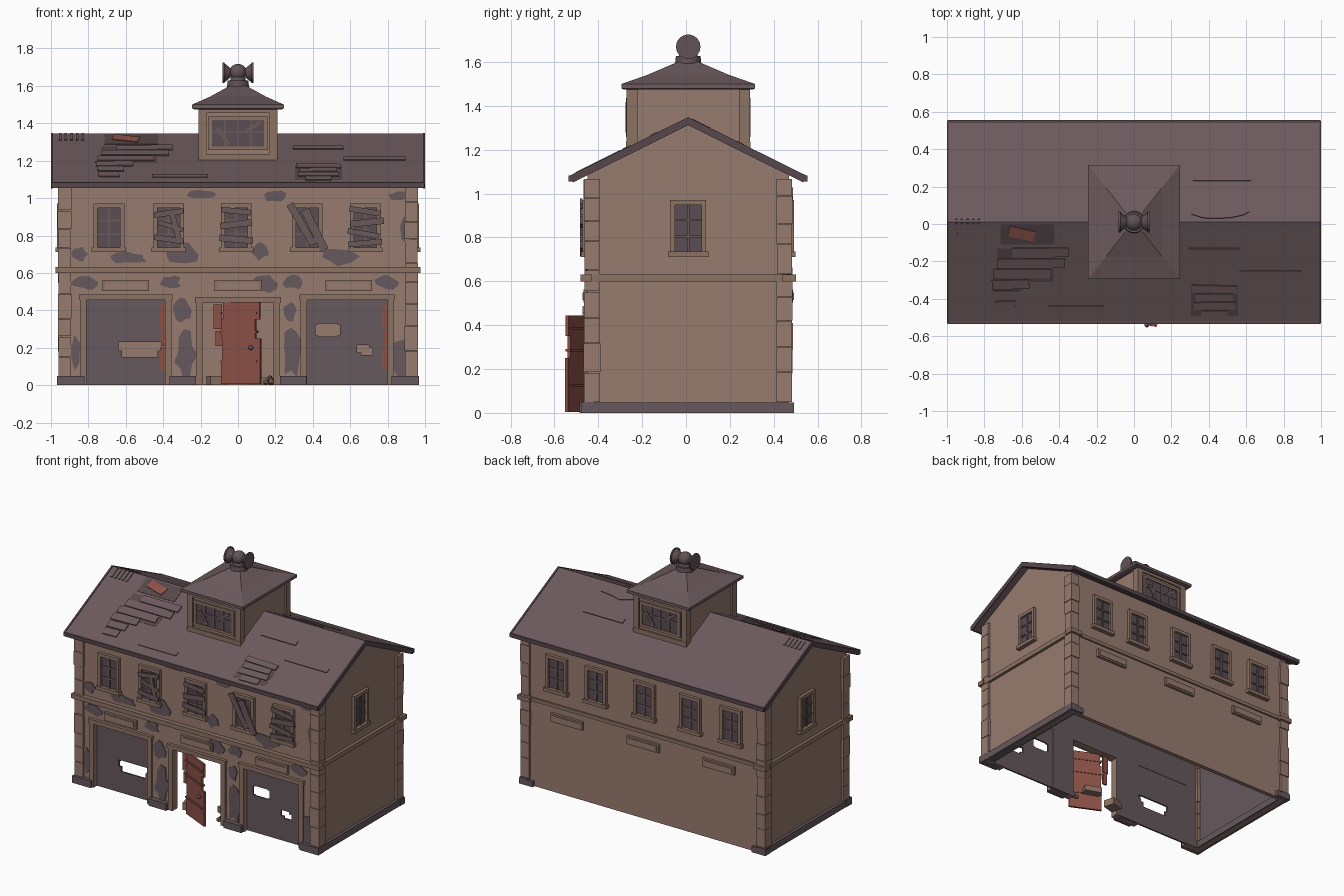
import bpy, bmesh, math, random
from mathutils import Matrix, Vector

if "Cube" in bpy.data.objects:
    bpy.data.objects.remove(bpy.data.objects["Cube"])

random.seed(4)
T, R = Matrix.Translation, lambda deg, ax: Matrix.Rotation(math.radians(deg), 4, ax)

def mat(name, r, g, b):
    m = bpy.data.materials.new(name)
    m.diffuse_color = [((c / 255 + .055) / 1.055) ** 2.4 for c in (r, g, b)] + [1]
    m.use_nodes = True
    m.node_tree.nodes["Principled BSDF"].inputs["Base Color"].default_value = m.diffuse_color
    return m

WALL = mat("brown plaster", 151, 123, 111)
TRIM = mat("brown trim", 140, 114, 100)
ROOF = mat("purple roof", 108, 90, 94)
EDGE = mat("dark roof edge", 86, 71, 75)
PANEL = mat("grey purple panel", 102, 88, 92)
RED = mat("red wood", 140, 81, 70)
PLANK = mat("weathered plank", 108, 90, 90)
GLASS = mat("dark window", 90, 77, 84)
METAL = mat("siren metal", 98, 82, 86)

# local frames: x along the wall, -y outwards, z up
FRONT, BACK = T((0, -.45, 0)), T((0, .47, 0)) @ R(180, 'Z')
RIGHT, LEFT = T((.945, 0, 0)) @ R(90, 'Z'), T((-.945, 0, 0)) @ R(270, 'Z')
SLOPE = math.degrees(math.atan(.5))
RIDGE = T((0, .01, 1.345))
I = Matrix.Identity(4)

def finish(name, bm, *mats, smooth=False):
    bmesh.ops.recalc_face_normals(bm, faces=bm.faces)
    me = bpy.data.meshes.new(name)
    bm.to_mesh(me)
    bm.free()
    for m in mats:
        me.materials.append(m)
    ob = bpy.data.objects.new(name, me)
    bpy.context.collection.objects.link(ob)
    if smooth:
        bpy.ops.object.select_all(action='DESELECT')
        ob.select_set(True)
        bpy.context.view_layer.objects.active = ob
        bpy.ops.object.shade_smooth_by_angle(angle=math.radians(35))
    return ob

def box(bm, M, x0, x1, y0, y1, z0, z1):
    c = Vector((x0 + x1, y0 + y1, z0 + z1)) / 2
    bmesh.ops.create_cube(bm, size=1, matrix=M @ T(c) @ Matrix.Diagonal((x1 - x0, y1 - y0, z1 - z0, 1)))

def board(bm, M, x, z, length, width, tilt, out, thick=.012):
    box(bm, M @ T((x, -out, z)) @ R(tilt, 'Y'), -length / 2, length / 2, -thick, 0, -width / 2, width / 2)

def prism(bm, M, pts, depth):
    a = [bm.verts.new(M @ Vector((x, 0, z))) for x, z in pts]
    b = [bm.verts.new(M @ Vector((x, -depth, z))) for x, z in pts]
    bm.faces.new(a)
    bm.faces.new(b[::-1])
    for i in range(len(a)):
        j = (i + 1) % len(a)
        bm.faces.new((a[i], b[i], b[j], a[j]))

def blob(bm, M, x, z, w, h, depth=.006):
    pts = []
    for i in range(11):
        a, k = 2 * math.pi * i / 11, random.uniform(.65, 1.1)
        pts.append((x + w / 2 * k * math.cos(a), z + h / 2 * k * math.sin(a)))
    prism(bm, M, pts, depth)

def sheet(name, M, x0, x1, z0, z1, holes, thick, *mats):
    """Wall with rectangular holes, thickened inwards."""
    xs = sorted({x0, x1, *[v for h in holes for v in h[:2]]})
    zs = sorted({z0, z1, *[v for h in holes for v in h[2:]]})
    bm, vs = bmesh.new(), {}
    for a, b in zip(xs, xs[1:]):
        for c, d in zip(zs, zs[1:]):
            mx, mz = (a + b) / 2, (c + d) / 2
            if any(h[0] < mx < h[1] and h[2] < mz < h[3] for h in holes):
                continue
            for p in ((a, c), (b, c), (b, d), (a, d)):
                if p not in vs:
                    vs[p] = bm.verts.new(M @ Vector((p[0], 0, p[1])))
            bm.faces.new([vs[p] for p in ((a, c), (b, c), (b, d), (a, d))])
    ob = finish(name, bm, *mats)
    if ob.data.polygons[0].normal.y > 0:
        ob.data.flip_normals()
    s = ob.modifiers.new("thickness", 'SOLIDIFY')
    s.thickness, s.offset, s.material_offset = thick, -1, len(mats) - 1

# walls: front with three openings, back, gables with grey inner faces
sheet("front_wall", FRONT, -.945, .945, 0, 1.09,
      [(-.81, -.39, 0, .455), (-.19, .19, 0, .44), (.37, .80, 0, .455)], .04, WALL, PANEL)
bm = bmesh.new()
box(bm, BACK, -.945, .945, 0, .03, 0, 1.09)
finish("back_wall", bm, WALL)
gable = [(-.448, 0), (.468, 0), (.468, 1.095), (.01, 1.32), (-.448, 1.095)]
for name, x, s in (("right_gable", .915, 1), ("left_gable", -.945, -1)):
    bm = bmesh.new()
    prism(bm, T((x, 0, 0)) @ R(90, 'Z'), gable, .03)
    bmesh.ops.recalc_face_normals(bm, faces=bm.faces)
    for f in bm.faces:
        f.material_index = int(f.normal.x * s < -.9)
    finish(name, bm, WALL, PANEL)

# corner stones, plinth, string course
bm = bmesh.new()
for sx in (-1, 1):
    for sy in (-1, 1):
        z = .05
        while z < 1.04:
            h, o = min(random.uniform(.09, .14), 1.07 - z), random.uniform(0, .006)
            xs = sorted((sx * (.96 + o * .7), sx * (.895 - o)))
            ys = sorted((.01 + sy * (.472 + o), .01 + sy * (.405 - o)))
            box(bm, I, *xs, *ys, z, z + h - .003)
            z += h
finish("corner_stones", bm, WALL)
bm = bmesh.new()
for s in (-1, 1):
    box(bm, I, *sorted((s * .965, s * .90)), -.472, .492, 0, .048)
    box(bm, I, *sorted((s * .968, s * .82)), -.48, -.42, 0, .05)
    box(bm, I, *sorted((s * .968, s * .86)), .44, .492, 0, .04)
    box(bm, I, *sorted((s * .225, s * .365)), -.485, -.41, 0, .05)
finish("plinth", bm, PANEL)
bm = bmesh.new()
box(bm, I, -.975, .975, -.482, -.43, .60, .632)
box(bm, I, -.965, .965, .45, .482, .605, .63)
for s in (-1, 1):
    box(bm, I, *sorted((s * .965, s * .93)), -.48, .50, .60, .632)
    box(bm, I, *sorted((s * .975, s * .88)), .44, .502, .60, .632)
finish("string_course", bm, TRIM)

# door surrounds
bm = bmesh.new()
for x0, x1, z in ((-.81, -.39, .455), (-.19, .19, .44), (.37, .80, .455)):
    for a, b in ((x0 - .035, x0), (x1, x1 + .035)):
        box(bm, FRONT, a, b, -.015, .02, 0, z)
    box(bm, FRONT, x0 - .04, x1 + .04, -.022, .02, z, z + .03)
finish("door_surrounds", bm, TRIM)

# garage panels with broken holes
PAN = T((0, -.425, 0))
sheet("left_garage_panel", PAN, -.82, -.38, 0, .46,
      [(-.64, -.41, .185, .23), (-.62, -.43, .15, .2), (-.42, -.39, .2, .23)], .012, PANEL)
sheet("right_garage_panel", PAN, .36, .81, 0, .46,
      [(.415, .545, .265, .325), (.43, .53, .26, .33), (.635, .70, .175, .215), (.66, .72, .16, .2)], .012, PANEL)
bm = bmesh.new()
for x in (-.405, .785):
    for z0, z1, w in ((.08, .2, .013), (.21, .29, .008), (.30, .43, .012)):
        box(bm, PAN, x - w, x + .015, -.007, 0, z0, z1)
for z0, z1, w in ((.21, .29, .03), (.30, .43, .04)):
    box(bm, FRONT, -.09 - w, -.085, .01, .02, z0, z1)
finish("exposed_red_wood", bm, RED)

# loose door leaf, hanging outwards
leaf = T((-.09, -.455, 0)) @ R(-25, 'Z')
bm = bmesh.new()
for z0, z1, w0, w1 in ((.005, .13, 0, .23), (.13, .25, .005, .23), (.25, .35, .0, .2), (.35, .445, .01, .225)):
    box(bm, leaf, w0, w1, 0, .015, z0, z1)
for z in (.12, .28, .38):
    box(bm, leaf, 0, .21, -.006, .019, z, z + .012)
finish("broken_door", bm, RED)
bm = bmesh.new()
bmesh.ops.create_uvsphere(bm, u_segments=10, v_segments=6, radius=.013, matrix=leaf @ T((.18, -.01, .2)))
finish("door_knob", bm, METAL, smooth=True)

# rubble in the doorway
bm = bmesh.new()
box(bm, T((-.11, -.36, 0)) @ R(15, 'Z'), -.05, .04, -.04, .04, 0, .05)
box(bm, T((.12, -.3, 0)) @ R(-20, 'Z'), -.06, .06, -.03, .03, 0, .04)
for x, z, r in ((.15, .015, .018), (.18, .015, .02), (.17, .04, .014)):
    bmesh.ops.create_icosphere(bm, subdivisions=1, radius=r, matrix=T((x, -.43, max(z, r))))
finish("rubble", bm, TRIM)

# sign plates, front and back
bm, bm2 = bmesh.new(), bmesh.new()
for M in (FRONT, BACK):
    for x in (-.6, 0, .592):
        box(bm, M, x - .125, x + .125, -.018, .005, .503, .562)
        box(bm2, M, x - .11, x + .11, -.022, 0, .515, .55)
finish("sign_frames", bm, TRIM)
finish("sign_plates", bm2, WALL)

# windows
frames, panes, bars = bmesh.new(), bmesh.new(), bmesh.new()
def window(M, u):
    box(panes, M, u - .065, u + .065, -.006, .002, .73, .955)
    for s in (-1, 1):
        box(frames, M, *sorted((u + s * .06, u + s * .082)), -.022, .002, .73, .972)
    box(frames, M, u - .06, u + .06, -.022, .002, .948, .972)
    box(frames, M, u - .092, u + .092, -.03, .002, .712, .737)
    box(bars, M, u - .006, u + .006, -.013, 0, .737, .948)
    for z in (.805, .88):
        box(bars, M, u - .06, u + .06, -.013, 0, z - .005, z + .005)
for u in (-.69, -.37, -.01, .37, .68):
    window(FRONT, u)
    window(BACK, -u)
window(RIGHT, .01)
window(LEFT, -.01)
finish("window_frames", frames, TRIM)
finish("window_panes", panes, GLASS)
finish("window_bars", bars, PLANK)

# boards nailed over the front windows
bm = bmesh.new()
for x, z, l, w, t in ((-.37, .92, .16, .03, -8), (-.36, .85, .14, .025, 18), (-.37, .78, .16, .03, 8), (-.335, .85, .18, .03, 75),
                      (-.01, .93, .16, .03, 6), (-.01, .86, .17, .035, -7), (-.01, .78, .18, .035, 5),
                      (.34, .86, .25, .04, 60), (.41, .83, .24, .045, 64),
                      (.68, .93, .17, .03, 9), (.69, .87, .18, .035, -6), (.67, .81, .17, .03, 10), (.68, .76, .18, .03, -5)):
    board(bm, FRONT, x, z, l, w, t, .022)
finish("window_boards", bm, PLANK)

# patches where the plaster has fallen off
bm = bmesh.new()
for x, z, w, h in ((-.58, .68, .2, .07), (-.31, .70, .2, .13), (.55, .69, .25, .1), (.12, .72, .12, .1), (.89, .83, .06, .16),
                   (-.82, .55, .17, .09), (.14, .54, .14, .1), (-.3, .40, .1, .14), (-.28, .16, .12, .26), (.29, .17, .12, .28),
                   (.87, .14, .12, .22), (.80, .55, .14, .09), (-.36, .55, .12, .08), (.3, .55, .13, .08), (-.87, .17, .06, .2),
                   (-.2, 1.02, .16, .06), (.2, 1.01, .14, .06), (.86, 1.01, .12, .06), (-.85, .70, .1, .08), (.28, .4, .07, .12)):
    blob(bm, FRONT, x, z, w, h)
finish("bare_wall_patches", bm, PANEL)

# main roof with dark eave boards
bm = bmesh.new()
prof = [(-.53, 1.078), (.01, 1.345), (.55, 1.078), (.535, 1.055), (.01, 1.316), (-.515, 1.055)]
prism(bm, T((-.995, 0, 0)) @ R(90, 'Z'), prof, 1.99)
finish("main_roof", bm, ROOF)
bm = bmesh.new()
for x in (-1, .988):
    prism(bm, T((x, 0, 0)) @ R(90, 'Z'), [(y, z + (.004 if i < 3 else -.004)) for i, (y, z) in enumerate(prof)], .012)
box(bm, I, -.998, .998, -.535, -.515, 1.055, 1.083)
box(bm, I, -.998, .998, .535, .555, 1.055, 1.083)
finish("roof_edges", bm, EDGE)

# roof damage: plan positions mapped on to the slopes
tiles, dark, red = bmesh.new(), bmesh.new(), bmesh.new()
def on_roof(bm, x, y, w, h, up, turn=0):
    M = RIDGE @ R(SLOPE if y < .01 else -SLOPE, 'X') @ T((x, (y - .01) * 1.118, 0)) @ R(turn, 'Z')
    box(bm, M, -w / 2, w / 2, -h / 2, h / 2, -.005, up)
for x, y, w in ((.47, .245, .31), (.43, -.145, .27), (.73, -.265, .33), (-.31, -.45, .3)):
    on_roof(tiles, x, y, w, .035, .007)
for i, (x, w) in enumerate(((-.5, .3), (-.55, .36), (-.6, .3), (-.66, .2), (-.68, .14), (-.69, .11))):
    on_roof(tiles, x, -.15 - .057 * i, w, .054, .009, random.uniform(-2, 2))
for i, w in enumerate((.24, .2, .22, .14)):
    on_roof(tiles, .43, -.345 - .045 * i, w, .042, .009, random.uniform(-2, 2))
for i in range(5):
    on_roof(tiles, -.95 + .03 * i, -.03, .014, .08, .006)
    on_roof(tiles, -.95 + .03 * i, .055, .014, .07, .006)
on_roof(dark, -.57, -.055, .29, .12, .003)
on_roof(dark, .43, -.41, .25, .18, .003)
on_roof(dark, -.58, -.22, .3, .2, .003)
on_roof(red, -.6, -.05, .14, .06, .008, -14)
# R(-90) turns the blob's outward side on to the slope normal
blob(tiles, RIDGE @ R(-SLOPE, 'X') @ R(-90, 'X'), .47, .06, .32, .1, .006)
finish("loose_roof_boards", tiles, ROOF)
finish("roof_holes", dark, EDGE)
finish("exposed_roof_beam", red, RED)

# lookout tower
bm = bmesh.new()
box(bm, I, -.2, .2, -.262, .282, 1.15, 1.485)
finish("tower_walls", bm, WALL)
trim, glass, bars = bmesh.new(), bmesh.new(), bmesh.new()
for M in (T((0, -.262, 0)), T((0, .282, 0)) @ R(180, 'Z')):
    for s in (-1, 1):
        box(trim, M, *sorted((s * .21, s * .168)), -.01, .04, 1.2, 1.485)
        box(trim, M, *sorted((s * .158, s * .14)), -.012, 0, 1.265, 1.43)
    box(trim, M, -.21, .21, -.012, .01, 1.2, 1.237)
    box(trim, M, -.168, .168, -.01, .01, 1.455, 1.485)
    for z in (1.258, 1.418):
        box(trim, M, -.16, .16, -.012, 0, z, z + .018)
    box(glass, M, -.142, .142, -.005, .002, 1.27, 1.425)
    for x in (-.07, 0, .07):
        box(bars, M, x - .006, x + .006, -.01, 0, 1.27, 1.425)
    box(bars, M, -.142, .142, -.01, 0, 1.35, 1.36)
    board(bars, M, -.08, 1.33, .11, .02, 55, .008, .005)
    board(bars, M, .08, 1.38, .1, .02, -35, .008, .005)
finish("tower_trim", trim, TRIM)
finish("tower_glass", glass, GLASS)
finish("tower_window_bars", bars, PLANK)

# tower roof: stacked square rings
bm, rings = bmesh.new(), []
for hx, hy, z in ((.235, .295, 1.475), (.245, .305, 1.48), (.245, .305, 1.5), (.15, .185, 1.542), (.045, .05, 1.6)):
    rings.append([bm.verts.new((a * hx, .01 + b * hy, z)) for a, b in ((-1, -1), (1, -1), (1, 1), (-1, 1))])
for p, q in zip(rings, rings[1:]):
    for i in range(4):
        bm.faces.new((p[i], p[(i + 1) % 4], q[(i + 1) % 4], q[i]))
bm.faces.new(rings[0][::-1])
bm.faces.new(rings[-1])
finish("tower_roof", bm, ROOF)

# siren: base, round body and two flared horns
bm = bmesh.new()
def cone(M, r1, r2, d):
    bmesh.ops.create_cone(bm, cap_ends=True, segments=18, radius1=r1, radius2=r2, depth=d, matrix=M)
cone(T((0, .01, 1.61)), .06, .056, .035)
cone(T((0, .01, 1.635)), .045, .038, .03)
bmesh.ops.create_uvsphere(bm, u_segments=18, v_segments=10, radius=.046, matrix=T((0, .01, 1.672)))
for s in (-1, 1):
    cone(T((s * .056, .01, 1.67)) @ R(90 * s, 'Y'), .025, .052, .034)
    cone(T((s * .077, .01, 1.67)) @ R(90 * s, 'Y'), .056, .056, .01)
finish("siren", bm, METAL, smooth=True)
